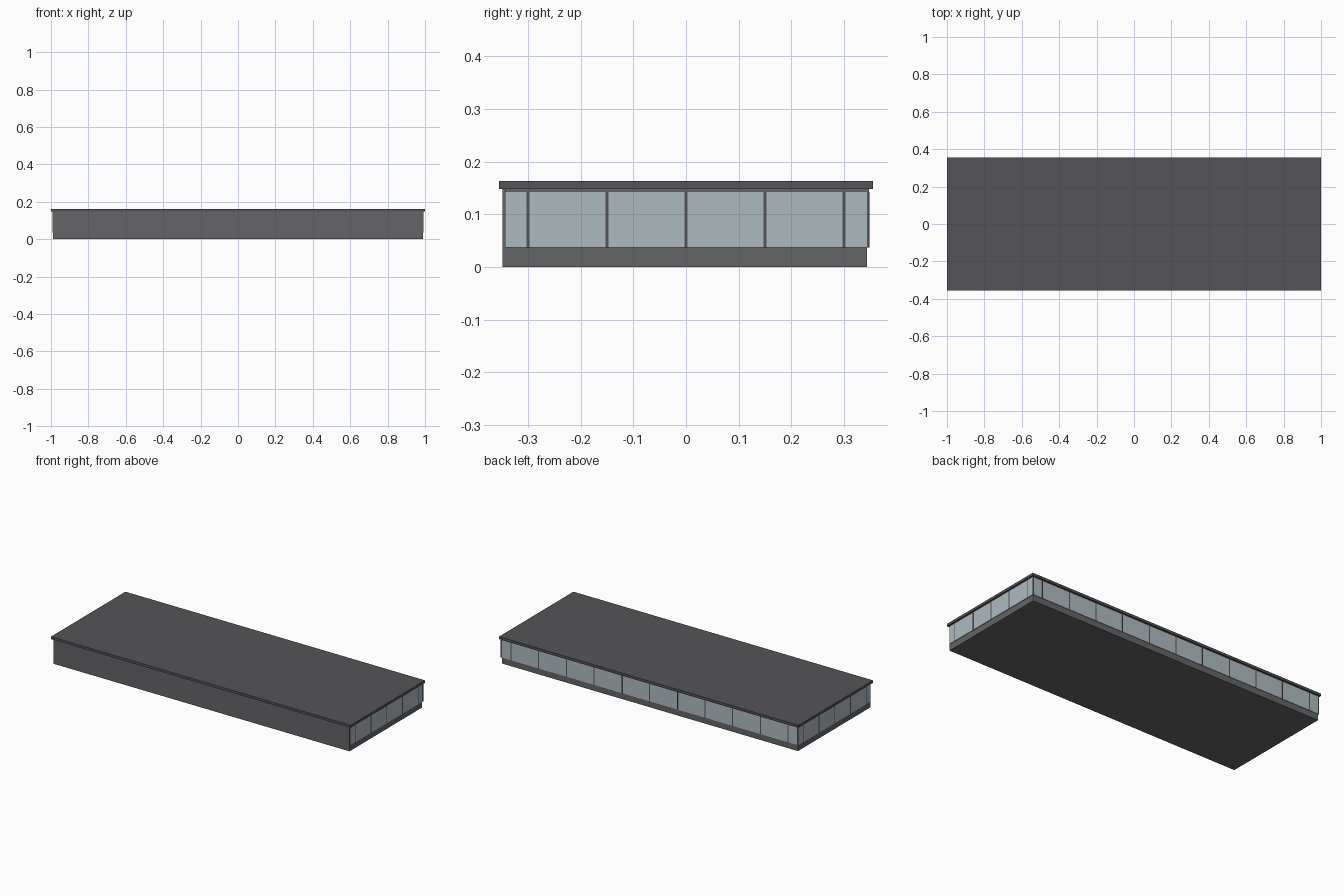
import bpy, bmesh

if "Cube" in bpy.data.objects:
    bpy.data.objects.remove(bpy.data.objects["Cube"])

def material(name, rgb):
    m = bpy.data.materials.new(name)
    m.diffuse_color = (*rgb, 1)
    m.use_nodes = True
    m.node_tree.nodes["Principled BSDF"].inputs["Base Color"].default_value = m.diffuse_color
    return m

DARK = material("roof_grey", (0.09, 0.09, 0.10))
WALL = material("wall_grey", (0.13, 0.13, 0.14))
GLASS = material("pale_glass", (0.42, 0.50, 0.53))

def box(name, x, y, z, mat):
    """Axis-aligned box from (min, max) pairs."""
    bm = bmesh.new()
    bmesh.ops.create_cube(bm, size=1)
    for v in bm.verts:
        v.co = [lo + (c + 0.5) * (hi - lo) for c, (lo, hi) in zip(v.co, (x, y, z))]
    me = bpy.data.meshes.new(name)
    bm.to_mesh(me)
    bm.free()
    me.materials.append(mat)
    ob = bpy.data.objects.new(name, me)
    bpy.context.collection.objects.link(ob)
    return ob

HX, HY = 0.988, 0.344      # wall half sizes
GX, GY = 0.992, 0.347      # glazing sits slightly proud of the base
SILL, HEAD, TOP = 0.037, 0.142, 0.148

# Plinth, solid front wall and roof slab
box("base", (-HX, HX), (-HY, HY), (0, SILL), WALL)
box("front_wall", (-HX, HX), (-0.348, -0.340), (0, TOP), WALL)
box("roof", (-1, 1), (-0.355, 0.355), (TOP, 0.163), DARK)

# Glazed band on the back and both ends, with the head rail above
box("glazing", (-GX, GX), (-0.344, GY), (SILL, HEAD), GLASS)
box("head_rail", (-GX, GX), (-0.344, GY), (HEAD, TOP), WALL)

# Mullions along the back
for i in range(-5, 6):
    x = i * 0.185
    box("back_mullion", (x - 0.003, x + 0.003), (GY - 0.006, GY + 0.001), (SILL, HEAD), DARK)

# Mullions on each end, plus thin corner posts
for s in (-1, 1):
    xs = sorted((s * (GX - 0.006), s * (GX + 0.001)))
    for i in range(-2, 3):
        y = i * 0.15
        box("end_mullion", xs, (y - 0.003, y + 0.003), (SILL, HEAD), DARK)
    box("corner_post", xs, (GY - 0.003, GY + 0.001), (SILL, HEAD), DARK)
